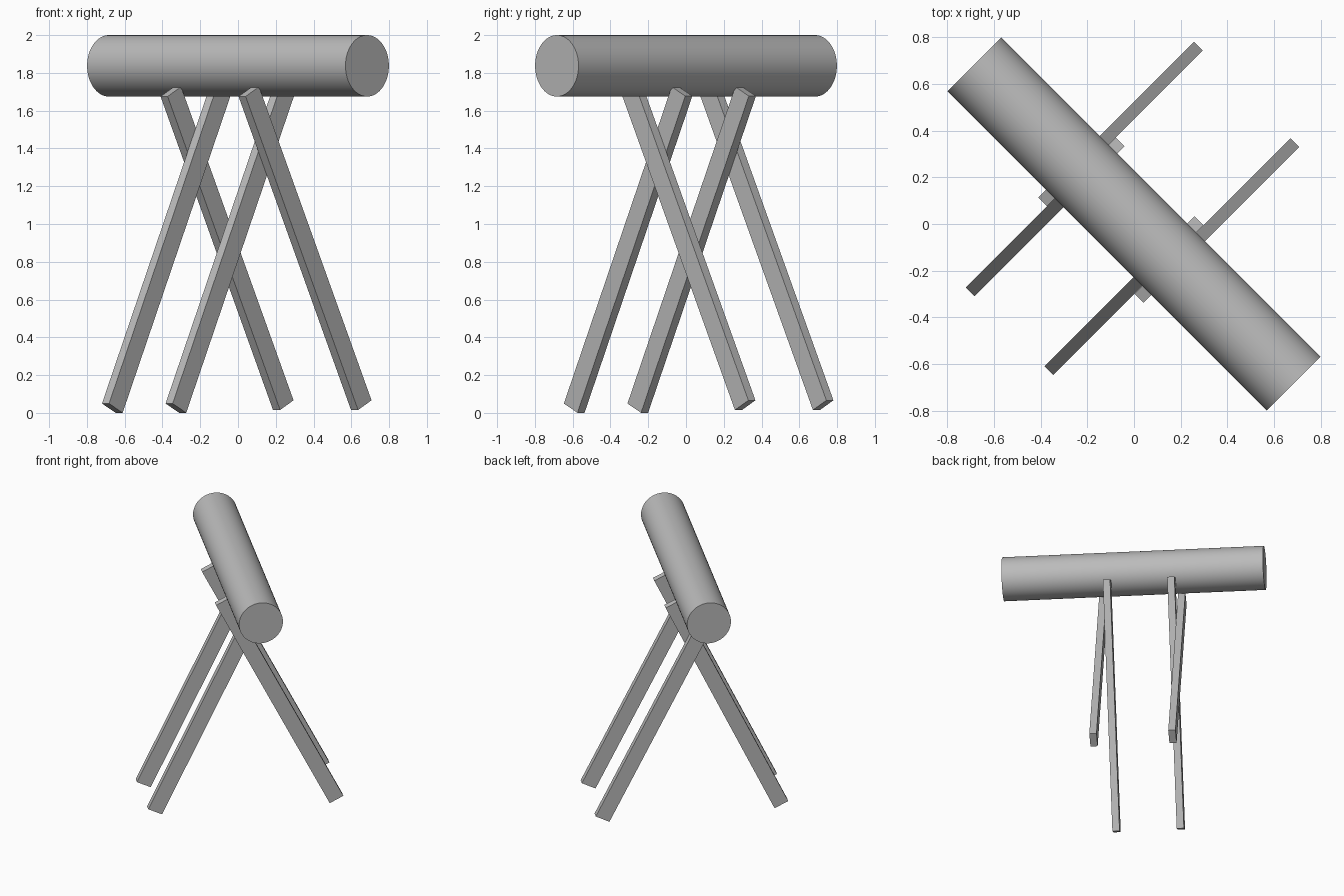
import bpy
from math import pi, atan2, radians
from mathutils import Matrix, Vector

cube = bpy.data.objects.get("Cube")
if cube:
    bpy.data.objects.remove(cube, do_unlink=True)

grey = bpy.data.materials.new("plain grey")
grey.use_nodes = True
colour = (0.5, 0.5, 0.5, 1)
grey.diffuse_color = colour
grey.node_tree.nodes["Principled BSDF"].inputs["Base Color"].default_value = colour

# The whole stand is turned so the log runs from back right to front left
turn = Matrix.Rotation(-pi / 4, 4, 'Z')


def finish(name, local):
    ob = bpy.context.object
    ob.name = name
    ob.data.transform(turn @ local)
    ob.data.materials.append(grey)
    return ob


# Log: round bar lying along the turned x axis
RADIUS = 0.1625
bpy.ops.mesh.primitive_cylinder_add(vertices=64, radius=RADIUS, depth=1.934)
finish("log", Matrix.Translation((0, 0, 2 - RADIUS)) @ Matrix.Rotation(pi / 2, 4, 'Y'))
bpy.ops.object.shade_smooth_by_angle(angle=radians(30))


# Legs: square-cut planks, crossing in pairs under the log
def leg(name, along, foot, head):
    a, b = Vector((along, *foot)), Vector((along, *head))
    d = b - a
    bpy.ops.mesh.primitive_cube_add(size=1)
    tilt = Matrix.Rotation(-atan2(d.y, d.z), 4, 'X')
    size = Matrix.Diagonal((0.053, 0.113, d.length, 1))
    finish(name, Matrix.Translation((a + b) / 2) @ tilt @ size)


MIDDLE = -0.052
for side, s in (("right", -1), ("left", 1)):
    leg(f"front_leg_{side}", MIDDLE + s * 0.238, (-0.651, 0.025), (0.156, 1.702))
    leg(f"back_leg_{side}", MIDDLE + s * 0.292, (0.683, 0.041), (-0.159, 1.701))
